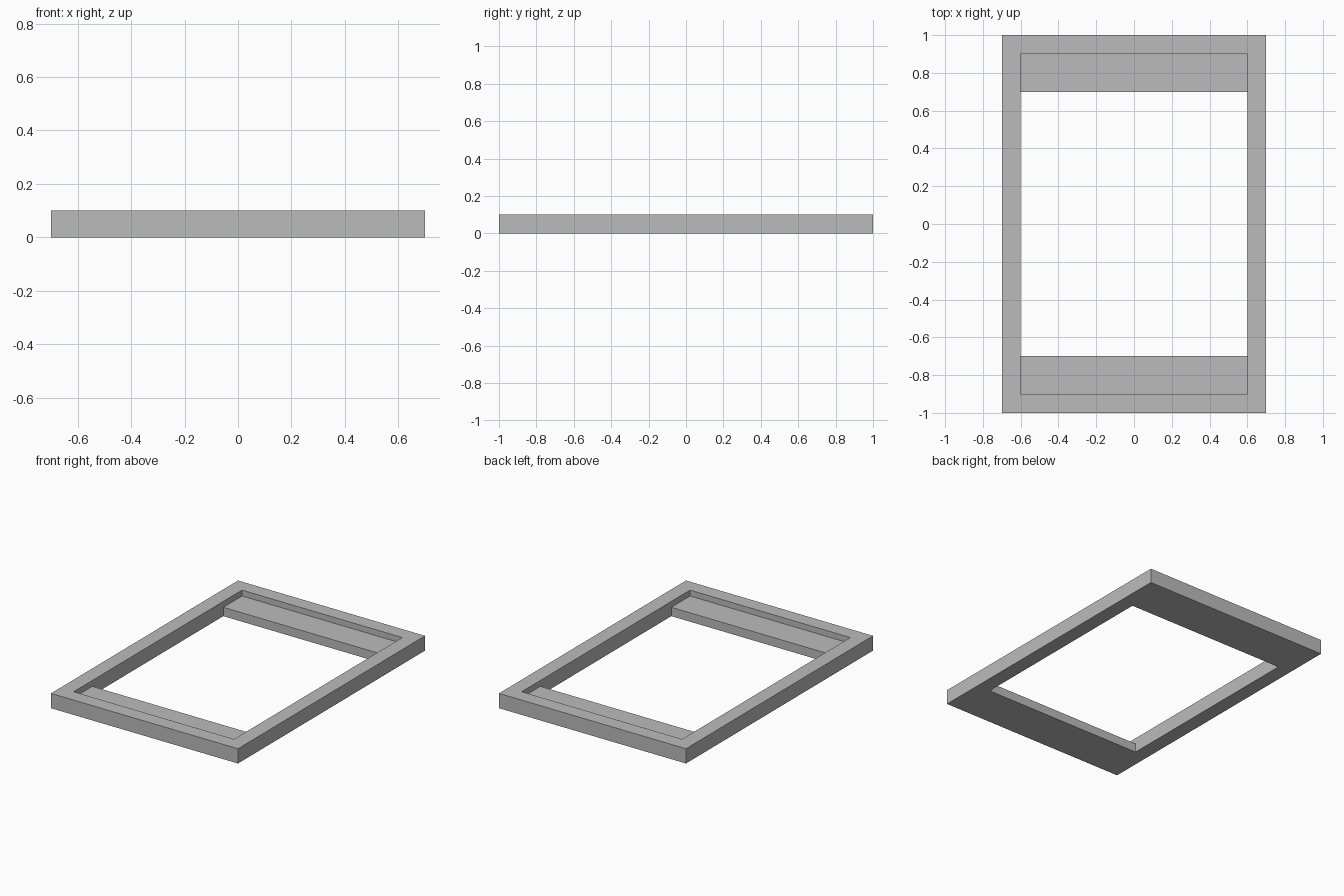
import bpy
import bmesh

cube = bpy.data.objects.get("Cube")
if cube:
    bpy.data.objects.remove(cube, do_unlink=True)

# Plain grey used on every part
grey = bpy.data.materials.new("plain_grey")
grey.use_nodes = True
color = (0.5, 0.5, 0.5, 1)
grey.diffuse_color = color
grey.node_tree.nodes["Principled BSDF"].inputs["Base Color"].default_value = color

HALF_X, HALF_Y, HEIGHT = 0.7, 1.0, 0.1
RIM = 0.1
LEDGE_DEPTH, LEDGE_HEIGHT = 0.2, 0.06
IN_X, IN_Y = HALF_X - RIM, HALF_Y - RIM


def add_object(name, bm):
    bmesh.ops.recalc_face_normals(bm, faces=bm.faces)
    mesh = bpy.data.meshes.new(name)
    bm.to_mesh(mesh)
    bm.free()
    mesh.materials.append(grey)
    obj = bpy.data.objects.new(name, mesh)
    bpy.context.collection.objects.link(obj)


def rectangle(bm, x, y, z):
    return [bm.verts.new((sx * x, sy * y, z))
            for sx, sy in ((-1, -1), (1, -1), (1, 1), (-1, 1))]


# Rectangular rim: four loops joined into a closed hollow frame
bm = bmesh.new()
loops = [rectangle(bm, HALF_X, HALF_Y, 0), rectangle(bm, HALF_X, HALF_Y, HEIGHT),
         rectangle(bm, IN_X, IN_Y, HEIGHT), rectangle(bm, IN_X, IN_Y, 0)]
for a, b in zip(loops, loops[1:] + loops[:1]):
    for i in range(4):
        j = (i + 1) % 4
        bm.faces.new((a[i], a[j], b[j], b[i]))
add_object("frame_rim", bm)

# Low ledges inside the two short ends, flush with the underside
for name, side in (("front_ledge", -1), ("back_ledge", 1)):
    bm = bmesh.new()
    bmesh.ops.create_cube(bm, size=1)
    bmesh.ops.scale(bm, vec=(2 * IN_X, LEDGE_DEPTH, LEDGE_HEIGHT), verts=bm.verts)
    bmesh.ops.translate(bm, verts=bm.verts,
                        vec=(0, side * (IN_Y - LEDGE_DEPTH / 2), LEDGE_HEIGHT / 2))
    add_object(name, bm)
